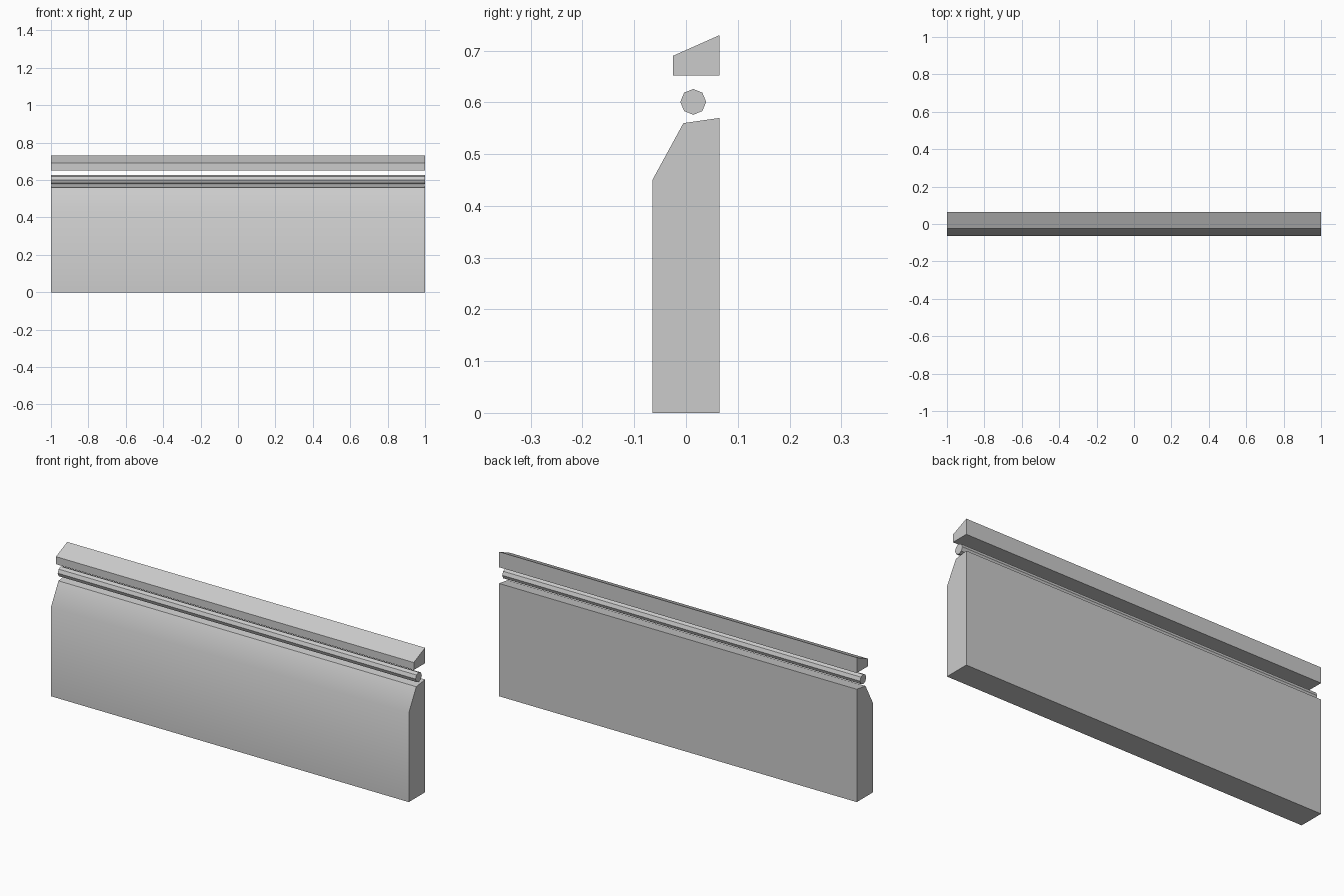
import bpy
import bmesh
from math import cos, sin, pi, radians

cube = bpy.data.objects.get("Cube")
if cube:
    bpy.data.objects.remove(cube, do_unlink=True)

grey = bpy.data.materials.new("light_grey")
grey.use_nodes = True
colour = (0.6, 0.6, 0.6, 1)
grey.diffuse_color = colour
grey.node_tree.nodes["Principled BSDF"].inputs["Base Color"].default_value = colour


def extrude_profile(name, profile, length=2.0):
    """Extrude a (y, z) outline along x, centred on the origin."""
    bm = bmesh.new()
    face = bm.faces.new([bm.verts.new((-length / 2, y, z)) for y, z in profile])
    result = bmesh.ops.extrude_face_region(bm, geom=[face])
    moved = [v for v in result["geom"] if isinstance(v, bmesh.types.BMVert)]
    bmesh.ops.translate(bm, verts=moved, vec=(length, 0, 0))
    bmesh.ops.recalc_face_normals(bm, faces=bm.faces)
    mesh = bpy.data.meshes.new(name)
    bm.to_mesh(mesh)
    bm.free()
    mesh.materials.append(grey)
    obj = bpy.data.objects.new(name, mesh)
    bpy.context.collection.objects.link(obj)
    bpy.ops.object.select_all(action="DESELECT")
    obj.select_set(True)
    bpy.context.view_layer.objects.active = obj
    bpy.ops.object.shade_smooth_by_angle(angle=radians(30))
    return obj


# Tall board with a sloped front shoulder
extrude_profile("board", [(-0.065, 0), (0.065, 0), (0.065, 0.57),
                          (-0.005, 0.56), (-0.065, 0.45)])

# Eight-sided rod
extrude_profile("rod", [(0.014 + 0.025 * cos(i * pi / 4),
                         0.601 + 0.025 * sin(i * pi / 4)) for i in range(8)])

# Sloped capping rail
extrude_profile("cap_rail", [(-0.025, 0.652), (0.065, 0.652),
                             (0.065, 0.73), (-0.025, 0.69)])
